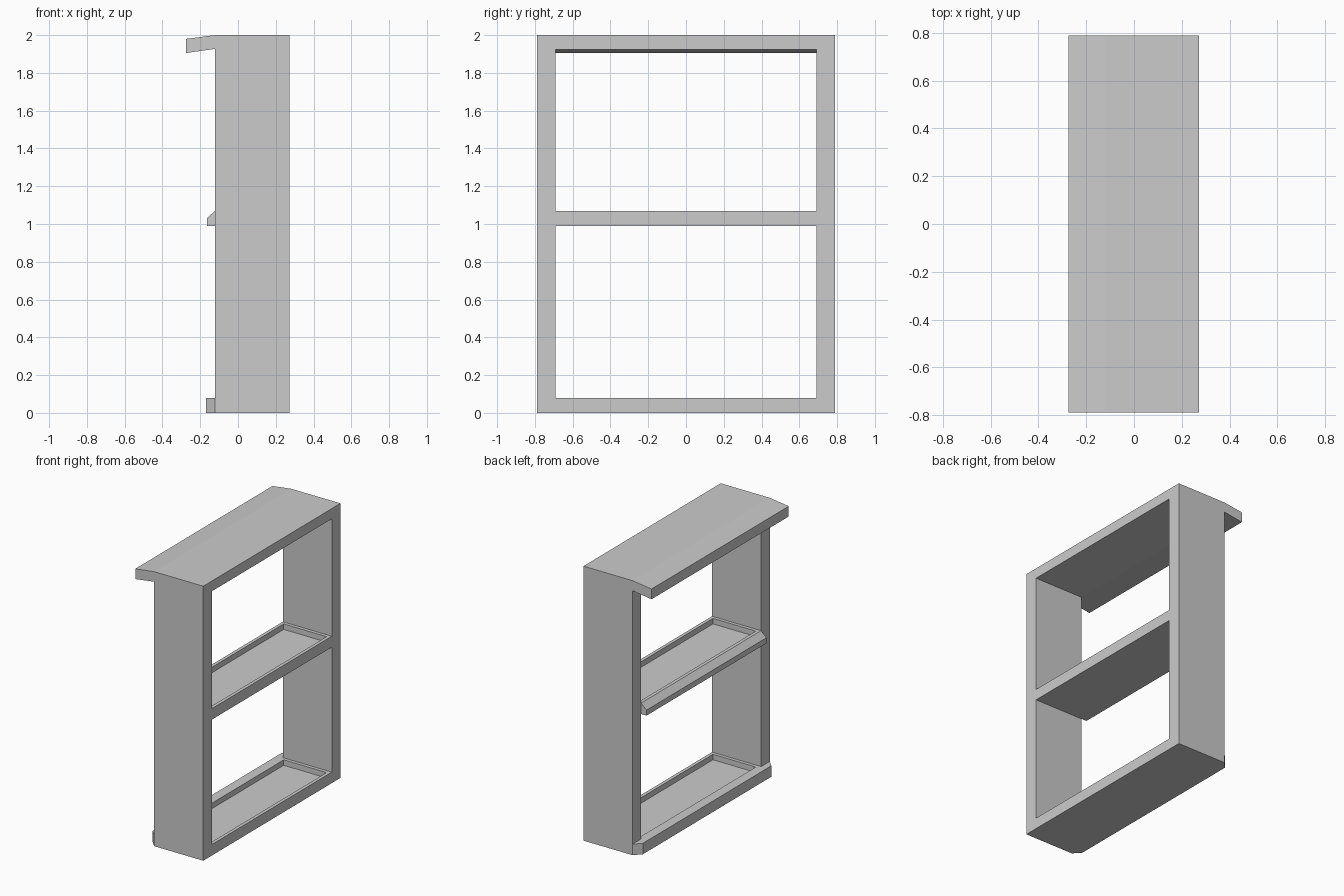
import bpy, bmesh

if "Cube" in bpy.data.objects:
    bpy.data.objects.remove(bpy.data.objects["Cube"])

X0, X1 = -0.122, 0.273        # frame depth
YO, YI = 0.79, 0.69           # outer and inner half width


def add_object(name, bm):
    bmesh.ops.recalc_face_normals(bm, faces=bm.faces)
    mesh = bpy.data.meshes.new(name)
    bm.to_mesh(mesh)
    bm.free()
    obj = bpy.data.objects.new(name, mesh)
    bpy.context.collection.objects.link(obj)
    return obj


def lip(name, profile, half_base, half_tip):
    """Sweep an x-z profile along y; the ends taper from the frame to the tip."""
    bm = bmesh.new()
    tip_x = min(x for x, z in profile)
    rings = []
    for side in (-1, 1):
        rings.append([bm.verts.new((x, side * (half_tip if x == tip_x else half_base), z))
                      for x, z in profile])
    a, b = rings
    bm.faces.new(a)
    bm.faces.new(b)
    n = len(profile)
    for i in range(n):
        j = (i + 1) % n
        bm.faces.new((a[i], a[j], b[j], b[i]))
    return add_object(name, bm)


# Shelf frame: grid of cells with two openings, extruded through its depth
ys = (-YO, -YI, YI, YO)
zs = (0, 0.08, 0.99, 1.07, 1.925, 2.0)
bm = bmesh.new()
grid = [[bm.verts.new((X0, y, z)) for y in ys] for z in zs]
for r in range(5):
    for c in range(3):
        if c == 1 and r in (1, 3):
            continue
        bm.faces.new((grid[r][c], grid[r][c + 1], grid[r + 1][c + 1], grid[r + 1][c]))
ext = bmesh.ops.extrude_face_region(bm, geom=bm.faces[:])
bmesh.ops.translate(bm, vec=(X1 - X0, 0, 0),
                    verts=[v for v in ext["geom"] if isinstance(v, bmesh.types.BMVert)])
bmesh.ops.recalc_face_normals(bm, faces=bm.faces)

# Sunken trays in the two shelf tops
tops = [f for f in bm.faces if f.normal.z > 0.9 and f.calc_center_median().z < 1.5]
bmesh.ops.inset_individual(bm, faces=tops, thickness=0.035)
bmesh.ops.inset_individual(bm, faces=tops, thickness=0.0, depth=-0.04)
bmesh.ops.remove_doubles(bm, verts=bm.verts, dist=1e-5)
add_object("shelf_frame", bm)

# Sloping roof overhang, bevelled middle lip and chamfered base lip
lip("roof_overhang", [(X0, 1.927), (X0, 2.0), (-0.275, 1.98), (-0.275, 1.905)], YO, YO)
lip("middle_lip", [(X0, 0.99), (X0, 1.07), (-0.165, 1.03), (-0.165, 0.99)], YI, YI)
lip("base_lip", [(X0, 0), (X0, 0.08), (-0.17, 0.08), (-0.17, 0)], YO, 0.74)
